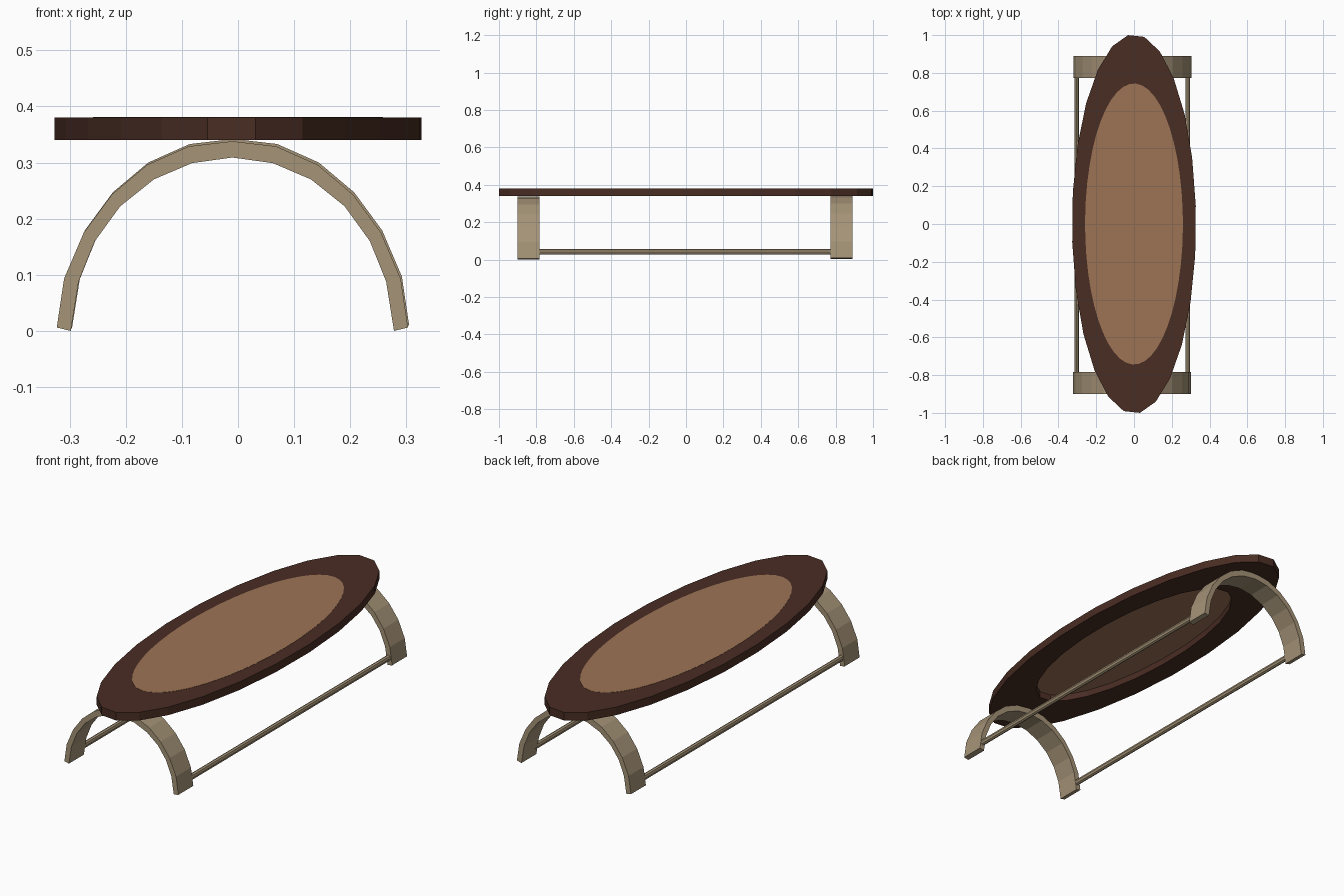
import bpy, bmesh
from math import sin, cos, pi, radians

if "Cube" in bpy.data.objects:
    bpy.data.objects.remove(bpy.data.objects["Cube"], do_unlink=True)


def material(name, rgb):
    m = bpy.data.materials.new(name)
    m.use_nodes = True
    m.diffuse_color = (*rgb, 1)
    m.node_tree.nodes["Principled BSDF"].inputs["Base Color"].default_value = (*rgb, 1)
    return m


dark_wood = material("dark wood", (0.067, 0.026, 0.017))
tan_panel = material("tan panel", (0.335, 0.175, 0.09))
pale_wood = material("pale wood", (0.375, 0.292, 0.185))


def skin(name, mat, loops, cap=True):
    """Bridge equal closed loops of points; cap the ends or join last to first."""
    bm = bmesh.new()
    rings = [[bm.verts.new(p) for p in loop] for loop in loops]
    pairs = list(zip(rings, rings[1:]))
    if cap:
        bm.faces.new(rings[0])
        bm.faces.new(rings[-1])
    else:
        pairs.append((rings[-1], rings[0]))
    for a, b in pairs:
        for i in range(len(a)):
            j = (i + 1) % len(a)
            bm.faces.new((a[i], a[j], b[j], b[i]))
    bmesh.ops.recalc_face_normals(bm, faces=bm.faces)
    mesh = bpy.data.meshes.new(name)
    bm.to_mesh(mesh)
    bm.free()
    mesh.materials.append(mat)
    obj = bpy.data.objects.new(name, mesh)
    bpy.context.collection.objects.link(obj)
    return obj


def ellipse(rx, ry, z, sides=24, phase=radians(5.5)):
    angles = [phase + 2 * pi * i / sides for i in range(sides)]
    return [(rx * sin(a), -ry * cos(a), z) for a in angles]


# Oval top: an open ring with a thin panel set into it
BOTTOM, TOP = 0.34, 0.38
OUTER, HOLE = (0.3285, 1.0045), (0.227, 0.675)
skin("tabletop_rim", dark_wood, [ellipse(*OUTER, BOTTOM), ellipse(*OUTER, TOP),
                                 ellipse(*HOLE, TOP), ellipse(*HOLE, BOTTOM)], cap=False)
skin("tabletop_panel", tan_panel, [ellipse(0.259, 0.744, z, 48) for z in (0.372, TOP + 0.001)])

# Arched legs: half profile (offset from arch middle, height), mirrored
MIDDLE = -0.01
outer = [(0.313, 0.006), (0.300, 0.093), (0.265, 0.175), (0.215, 0.243), (0.152, 0.296), (0.078, 0.329)]
inner = [(0.288, 0.0), (0.274, 0.088), (0.245, 0.160), (0.200, 0.222), (0.140, 0.270), (0.072, 0.299)]


def whole(half, crown):
    return [(-x, z) for x, z in half] + [(0, crown)] + [(x, z) for x, z in reversed(half)]


def arch(name, y0, y1, dx, dz):
    sections = []
    for (ox, oz), (ix, iz) in zip(whole(outer, 0.338), whole(inner, 0.309)):
        sections.append([(MIDDLE + dx + x, y, z + dz)
                         for x, z, y in ((ox, oz, y0), (ox, oz, y1), (ix, iz, y1), (ix, iz, y0))])
    skin(name, pale_wood, sections)


arch("front_arch_leg", -0.90, -0.783, 0, 0)
arch("back_arch_leg", 0.773, 0.89, 0.002, 0.004)

# Long rods joining the two arches
for name, x in (("left_rod", 0.285), ("right_rod", -0.304)):
    skin(name, pale_wood, [[(x + 0.012 * cos(pi * i / 4), y, 0.042 + 0.015 * sin(pi * i / 4))
                            for i in range(8)] for y in (-0.80, 0.79)])
